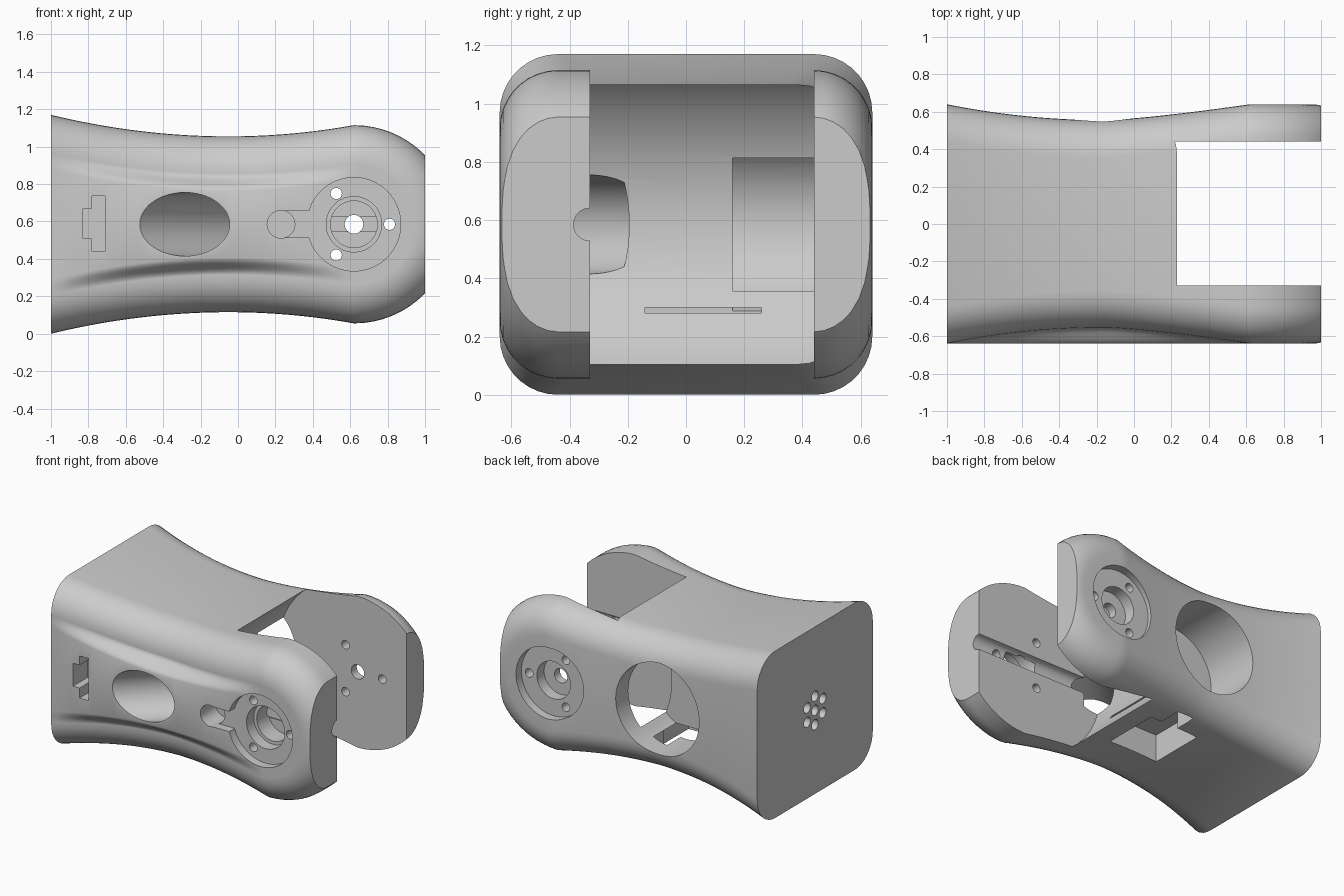
import bpy, bmesh, math
from mathutils import Vector

if "Cube" in bpy.data.objects:
    bpy.data.objects.remove(bpy.data.objects["Cube"])

C = 0.585            # height of the centre line
JX = 0.62            # joint axis position


def half_height(x):
    return 0.47 + (0.115 * ((x + 0.05) / 0.95) ** 2 if x < -0.05 else 0.06 * ((x + 0.05) / 0.67) ** 2)


def half_depth(x):
    return 0.555 + (0.085 * ((x + 0.15) / 0.85) ** 2 if x < -0.15 else 0.085 * ((x + 0.15) / 0.77) ** 1.3)


def half_profile(x):
    """Upper half of the section as (y, dz), from front middle to back middle."""
    h, b, r, n = half_height(x), half_depth(x), 0.2, 9
    pts = [(-0.64, 0.0)]
    for i in range(7):                       # raised front pad blending into the scoop
        t = i / 6
        s = t * t * (3 - 2 * t)
        pts.append((-0.64 + (0.64 - b) * s, h - 0.29 + 0.085 * t))
    for i in range(n + 1):
        a = math.pi / 2 * i / n
        pts.append((-b + r - r * math.cos(a), h - r + r * math.sin(a)))
    for i in range(n + 1):
        a = math.pi / 2 * i / n
        pts.append((b - r + r * math.sin(a), h - r + r * math.cos(a)))
    pts.append((b, 0.0))
    return pts


def bridge(bm, rings, closed):
    for A, B in zip(rings, rings[1:]):
        n = len(A)
        for i in range(n if closed else n - 1):
            j = (i + 1) % n
            bm.faces.new((A[i], A[j], B[j], B[i]))


def make_object(name, bm):
    bmesh.ops.recalc_face_normals(bm, faces=bm.faces)
    me = bpy.data.meshes.new(name)
    bm.to_mesh(me)
    bm.free()
    ob = bpy.data.objects.new(name, me)
    bpy.context.collection.objects.link(ob)
    return ob


# Arm body: lofted scooped block, then a half revolve around the joint axis
bm = bmesh.new()
rings = []
N = 36
for k in range(N + 1):
    x = -1 + (JX + 1) * k / N
    p = half_profile(x)
    loop = [(x, y, C + d) for y, d in p] + [(x, y, C - d) for y, d in p[-2:0:-1]]
    rings.append([bm.verts.new(v) for v in loop])
bridge(bm, rings, True)
bm.faces.new(rings[0])
rings = []
p = half_profile(JX)
for k in range(33):
    a = math.pi * k / 32
    rings.append([bm.verts.new((JX + d * math.sin(a), y, C + d * math.cos(a))) for y, d in p])
bridge(bm, rings, False)
bmesh.ops.remove_doubles(bm, verts=bm.verts, dist=1e-5)
# flat end at x = 1
res = bmesh.ops.bisect_plane(bm, geom=bm.verts[:] + bm.edges[:] + bm.faces[:], dist=1e-6,
                             plane_co=(1, 0, 0), plane_no=(1, 0, 0), clear_outer=True)
bmesh.ops.holes_fill(bm, edges=[e for e in bm.edges if e.is_boundary], sides=0)
body = make_object("arm_body", bm)

cutters = []


def finish_cutter(bm):
    ob = make_object("cutter", bm)
    ob.hide_render = True
    cutters.append(ob)


def cut_cylinder(p0, p1, r, n=48):
    p0, p1 = Vector(p0), Vector(p1)
    d = p1 - p0
    bm = bmesh.new()
    bmesh.ops.create_cone(bm, cap_ends=True, segments=n, radius1=r, radius2=r, depth=d.length)
    q = Vector((0, 0, 1)).rotation_difference(d)
    for v in bm.verts:
        v.co = q @ v.co + (p0 + p1) / 2
    finish_cutter(bm)


def cut_prism(outline, offset):
    """Extrude a closed outline of 3D points along offset."""
    bm = bmesh.new()
    f = bm.faces.new([bm.verts.new(v) for v in outline])
    ext = bmesh.ops.extrude_face_region(bm, geom=[f])["geom"]
    bmesh.ops.translate(bm, vec=offset, verts=[v for v in ext if isinstance(v, bmesh.types.BMVert)])
    if not any(f2 for f2 in bm.faces if f2.is_valid and len(f2.verts) == len(outline) and f2 not in ext):
        bm.faces.new([v for v in bm.verts][:len(outline)])
    finish_cutter(bm)


def cut_y(x, y0, y1, r, z=C, n=48):
    cut_cylinder((x, y0, z), (x, y1, z), r, n)


# Fork slot with concave end
cut_y(JX, -0.33, 0.44, 0.62, n=96)
# Round pocket in the back
cut_y(-0.18, 0.16, 0.9, 0.32, n=64)
# Slanted cable bore from the front into the slot
cut_cylinder((-0.585, -0.94, C), (0.08, -0.275, C), 0.17)
# Front joint recess, stepped bore, keyhole
cut_y(JX, -0.8, -0.58, 0.25, n=64)
cut_y(JX, -0.8, -0.5, 0.148)
cut_y(JX, -0.8, -0.37, 0.125)
cut_prism([(0.23, -0.8, C - 0.07), (0.5, -0.8, C - 0.07), (0.5, -0.8, C + 0.07), (0.23, -0.8, C + 0.07)], (0, 0.22, 0))
cut_y(0.23, -0.8, -0.47, 0.074, n=32)
# Back joint recess
cut_y(JX, 0.8, 0.58, 0.25, n=64)
cut_y(JX, 0.8, 0.5, 0.13)
# Axle hole and screw holes through both fork arms
cut_y(JX, -0.9, 0.9, 0.05, n=32)
for k in range(3):
    a = 2 * math.pi * k / 3
    cut_y(JX + 0.19 * math.cos(a), -0.9, 0.9, 0.03, C + 0.19 * math.sin(a), 20)
# Cable groove on the inner face of the front arm
cut_cylinder((0.05, -0.33, C), (1.2, -0.33, C), 0.056, 32)
# T-shaped pocket in the front
cut_prism([(x, -0.8, z) for x, z in ((-0.83, 0.51), (-0.78, 0.51), (-0.78, 0.44), (-0.71, 0.44),
                                     (-0.71, 0.735), (-0.78, 0.735), (-0.78, 0.67), (-0.83, 0.67))], (0, 0.32, 0))
# Notched square opening in the underside
cut_prism([(x, y, -0.2) for x, y in ((-0.3, -0.14), (0.08, -0.14), (0.08, 0.26), (-0.01, 0.26),
                                     (-0.01, 0.41), (-0.14, 0.41), (-0.14, 0.26), (-0.3, 0.26))], (0, 0, 0.5))
# Hole cluster in the left end
for k in range(7):
    a = math.pi / 2 + math.pi / 3 * k
    r = 0.1 if k < 6 else 0
    y, z = r * math.cos(a), C + r * math.sin(a)
    cut_cylinder((-1.2, y, z), (-0.8, y, z), 0.036, 20)

# Apply all cuts
for c in cutters:
    m = body.modifiers.new("cut", 'BOOLEAN')
    m.operation, m.solver, m.object = 'DIFFERENCE', 'EXACT', c
deps = bpy.context.evaluated_depsgraph_get()
body.data = bpy.data.meshes.new_from_object(body.evaluated_get(deps))
body.modifiers.clear()
for c in cutters:
    bpy.data.objects.remove(c)

bpy.context.view_layer.objects.active = body
body.select_set(True)
bpy.ops.object.shade_smooth_by_angle(angle=math.radians(30))
